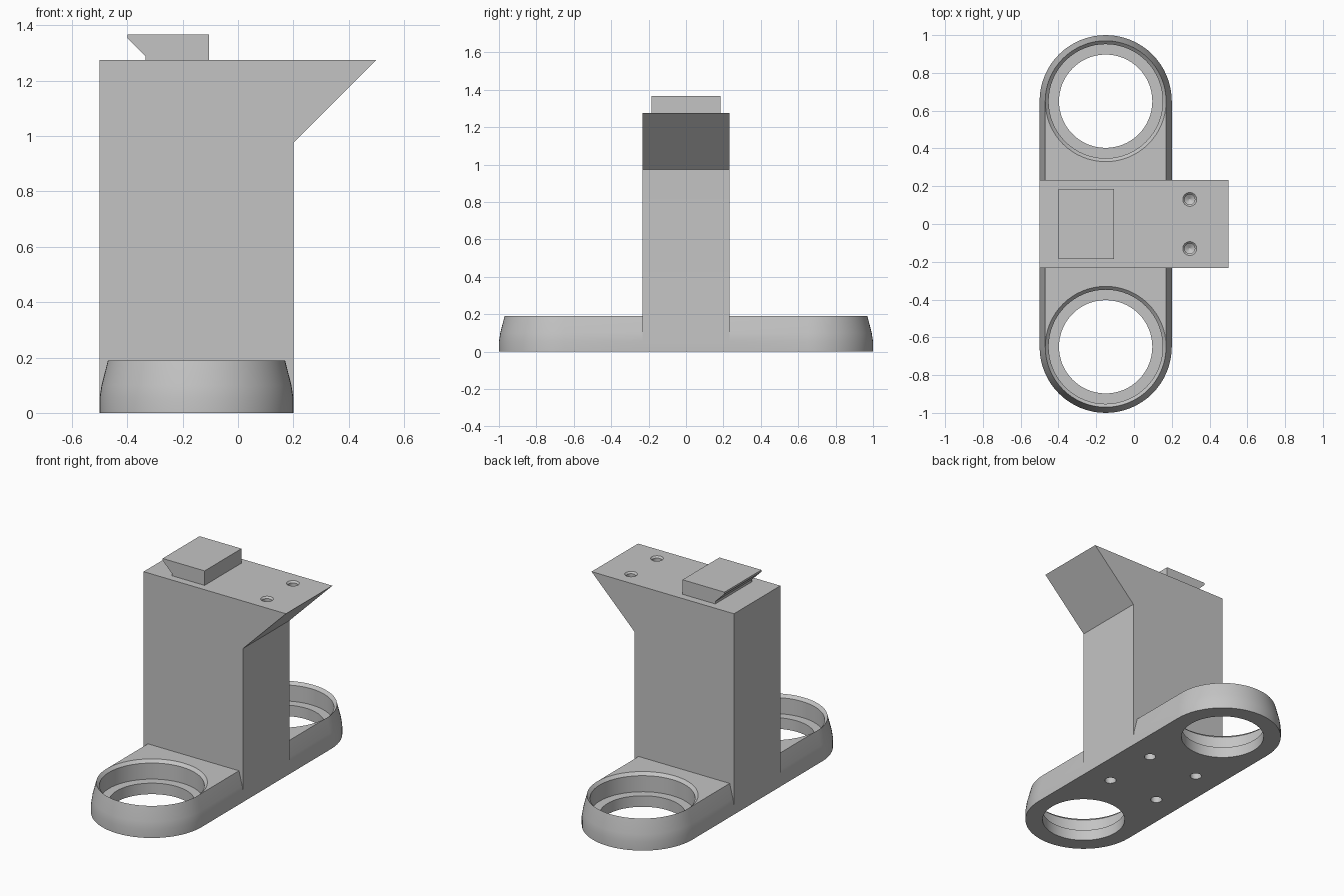
import bpy, bmesh, math

if "Cube" in bpy.data.objects:
    bpy.data.objects.remove(bpy.data.objects["Cube"])

grey = bpy.data.materials.new("light_grey")
grey.use_nodes = True
COLOUR = (0.55, 0.55, 0.55, 1)
grey.diffuse_color = COLOUR
grey.node_tree.nodes["Principled BSDF"].inputs["Base Color"].default_value = COLOUR

CX, RING_Y, RADIUS = -0.15, 0.65, 0.35   # base axis, ring centres, end radius
TOP = 1.275


def make_object(name, bm):
    bmesh.ops.recalc_face_normals(bm, faces=bm.faces)
    mesh = bpy.data.meshes.new(name)
    bm.to_mesh(mesh)
    bm.free()
    mesh.materials.append(grey)
    obj = bpy.data.objects.new(name, mesh)
    bpy.context.collection.objects.link(obj)
    return obj


def loft(name, rings):
    """Skin equal-length rings of points and cap both ends."""
    bm = bmesh.new()
    loops = [[bm.verts.new(p) for p in ring] for ring in rings]
    n = len(loops[0])
    for a, b in zip(loops, loops[1:]):
        for i in range(n):
            j = (i + 1) % n
            bm.faces.new((a[i], a[j], b[j], b[i]))
    bm.faces.new(loops[0][::-1])
    bm.faces.new(loops[-1])
    return make_object(name, bm)


def extrude_y(name, profile, half):
    return loft(name, [[(x, y, z) for x, z in profile] for y in (-half, half)])


def turned(name, x, y, profile, sides):
    def ring(r, z):
        return [(x + r * math.cos(math.tau * i / sides),
                 y + r * math.sin(math.tau * i / sides), z) for i in range(sides)]
    return loft(name, [ring(r, z) for r, z in profile])


def stadium(inset, z, steps=32):
    r = RADIUS - inset
    pts = []
    for side in (1, -1):
        for i in range(steps + 1):
            a = math.pi * i / steps
            pts.append((CX + side * r * math.cos(a),
                        side * (RING_Y + r * math.sin(a)), z))
    return pts


def boolean(target, tool, operation):
    tool.hide_render = True
    mod = target.modifiers.new(operation.lower(), 'BOOLEAN')
    mod.operation, mod.object, mod.solver = operation, tool, 'EXACT'
    bpy.ops.object.select_all(action='DESELECT')
    bpy.context.view_layer.objects.active = target
    target.select_set(True)
    bpy.ops.object.modifier_apply(modifier=mod.name)
    bpy.data.objects.remove(tool)


# Base plate with drafted rim, joined to the column with its sloping lip
stand = loft("stand", [stadium(i, z) for i, z in
                       ((0, 0), (0, 0.055), (0.007, 0.1), (0.03, 0.19))])
column = extrude_y("column", [(-0.5, 0.02), (0.2, 0.02), (0.2, 0.975),
                              (0.5, TOP), (-0.5, TOP)], 0.233)
boolean(stand, column, 'UNION')

# Stepped ring openings: through hole, wider seat, chamfered mouth
seat_cut = [(0.247, -0.05), (0.247, 0.07), (0.302, 0.07), (0.302, 0.172),
            (0.32, 0.19), (0.32, 0.25)]
for s in (-1, 1):
    boolean(stand, turned("ring_cutter", CX, s * RING_Y, seat_cut, 64), 'DIFFERENCE')

# Blind screw holes under the base
for sx in (-1, 1):
    for sy in (-1, 1):
        cut = turned("screw_cutter", CX + sx * 0.18, sy * 0.185,
                     [(0.034, -0.05), (0.034, 0.14), (0.004, 0.16)], 24)
        boolean(stand, cut, 'DIFFERENCE')

# Drilled holes with a small countersink on the lip
for s in (-1, 1):
    cut = turned("lip_cutter", 0.295, s * 0.13,
                 [(0.037, TOP + 0.05), (0.037, TOP), (0.027, TOP - 0.01),
                  (0.027, TOP - 0.1), (0.003, TOP - 0.115)], 24)
    boolean(stand, cut, 'DIFFERENCE')

# Hooked block on top
hook = extrude_y("hook_block", [(-0.335, TOP), (-0.105, TOP), (-0.105, 1.367),
                                (-0.4, 1.367), (-0.4, 1.355), (-0.335, 1.29)], 0.185)

# Smooth the round walls, keep the edges crisp
bpy.ops.object.select_all(action='DESELECT')
for obj in (stand, hook):
    obj.select_set(True)
bpy.context.view_layer.objects.active = stand
bpy.ops.object.shade_smooth_by_angle(angle=math.radians(25))
